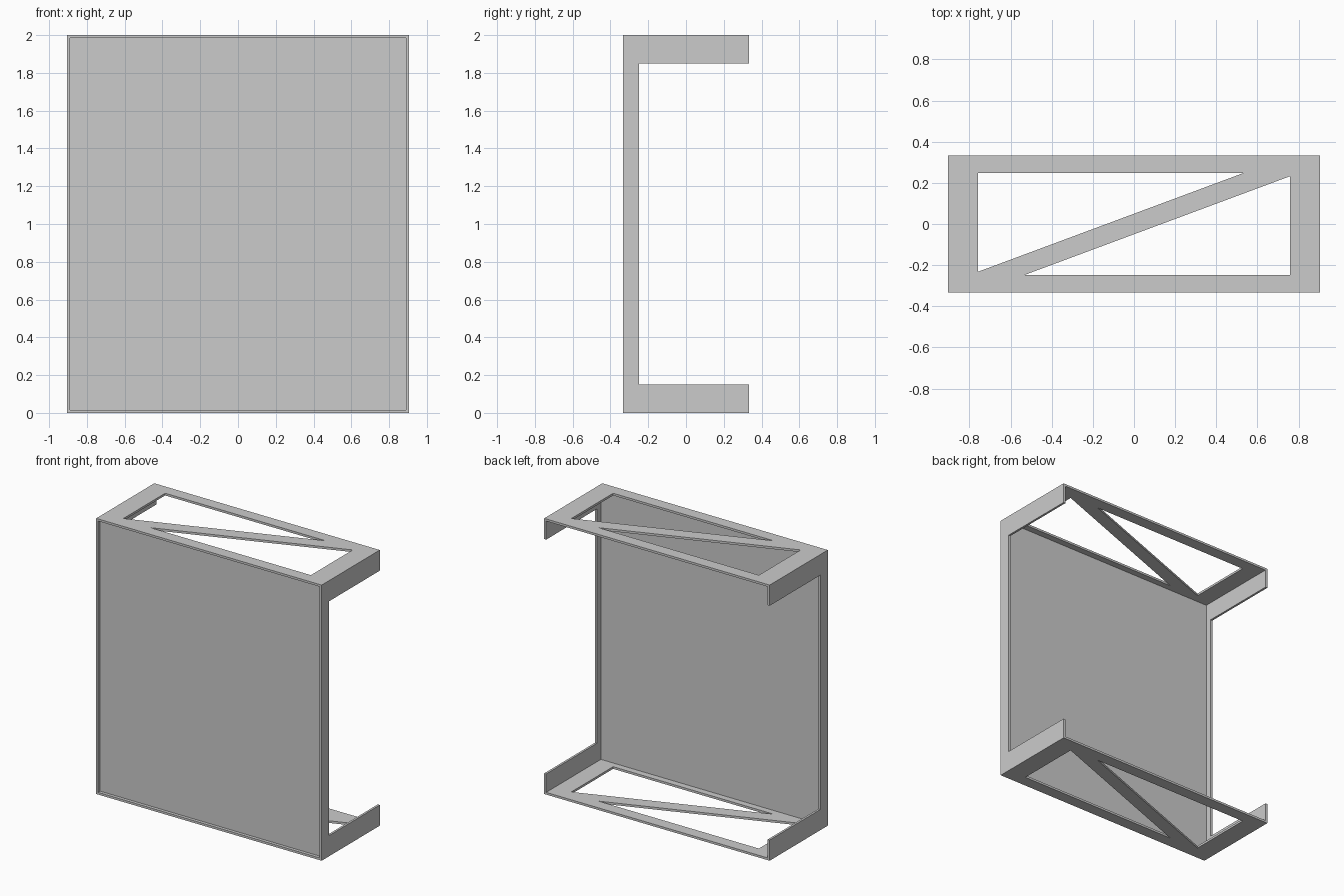
import bpy
from math import radians

if "Cube" in bpy.data.objects:
    bpy.data.objects.remove(bpy.data.objects["Cube"])

W, D, H = 0.905, 0.333, 2.0   # half width, half depth, full height
T = 0.016                     # sheet thickness
FLANGE, SPINE = 0.15, 0.085   # visible arm and upright widths of the side sheets


def sheet(name, loops, location, rotation=(0, 0, 0), thickness=T):
    """Flat sheet cut from an outline (first loop) with holes (other loops)."""
    curve = bpy.data.curves.new(name, 'CURVE')
    curve.dimensions = '2D'
    curve.fill_mode = 'BOTH'
    curve.extrude = thickness / 2
    for points in loops:
        spline = curve.splines.new('POLY')
        spline.points.add(len(points) - 1)
        for p, (x, y) in zip(spline.points, points):
            p.co = (x, y, 0, 1)
        spline.use_cyclic_u = True
    temp = bpy.data.objects.new(name + "_outline", curve)
    bpy.context.collection.objects.link(temp)
    deps = bpy.context.evaluated_depsgraph_get()
    mesh = bpy.data.meshes.new_from_object(temp.evaluated_get(deps))
    bpy.data.objects.remove(temp)
    mesh.name = name
    mesh.shade_flat()
    obj = bpy.data.objects.new(name, mesh)
    bpy.context.collection.objects.link(obj)
    obj.location = location
    obj.rotation_euler = [radians(a) for a in rotation]
    return obj


def rect(hx, hy):
    return [(-hx, -hy), (hx, -hy), (hx, hy), (-hx, hy)]


# Top and bottom frames: two triangular openings leave a diagonal brace
opening = [(-0.758, 0.247), (-0.758, -0.232), (0.53, 0.247)]
opposite = [(-x, -y) for x, y in opening]
for name, z in (("bottom_frame", T / 2), ("top_frame", H - T / 2)):
    sheet(name, [rect(W, D), opening, opposite], (0, 0, z))

# C-shaped side sheets, fitted between the frames
y_in = -D + SPINE
c_profile = [(-D, T), (D, T), (D, FLANGE), (y_in, FLANGE),
             (y_in, H - FLANGE), (D, H - FLANGE), (D, H - T), (-D, H - T)]
for name, side in (("left_side", -1), ("right_side", 1)):
    sheet(name, [c_profile], (side * (W - T / 2), 0, 0), (90, 0, 90))

# Front panel, slightly recessed inside the front edges
sheet("front_panel", [rect(W - T, H / 2 - T)], (0, -0.302, H / 2), (90, 0, 0))
